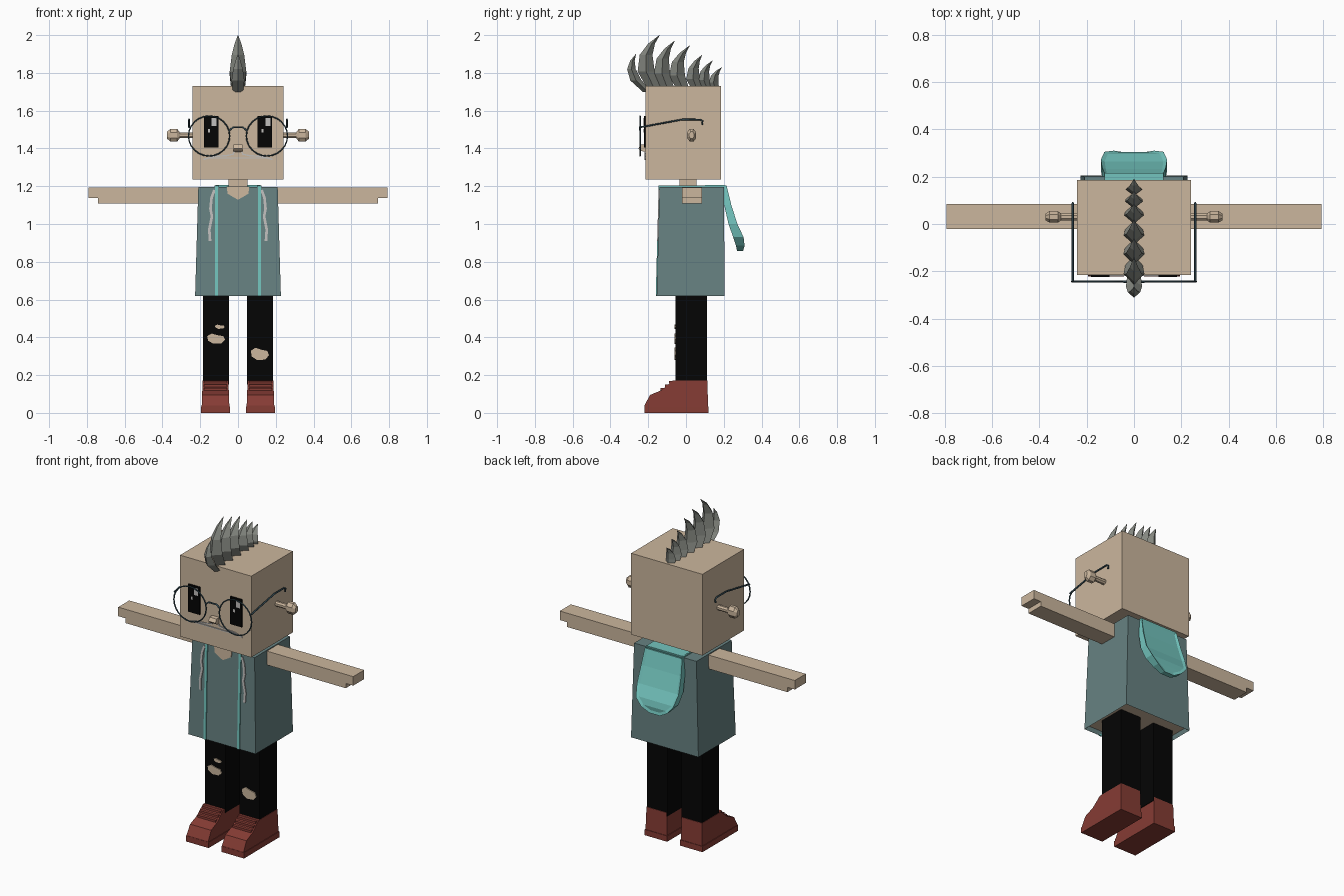
import bpy, bmesh, math
from mathutils import Vector

old = bpy.data.objects.get("Cube")
if old:
    bpy.data.objects.remove(old, do_unlink=True)


def material(name, r, g, b):
    lin = [(c / 255) ** 2.2 for c in (r, g, b)] + [1.0]
    m = bpy.data.materials.new(name)
    m.use_nodes = True
    m.diffuse_color = lin
    node = next(n for n in m.node_tree.nodes if n.type == 'BSDF_PRINCIPLED')
    node.inputs["Base Color"].default_value = lin
    node.inputs["Roughness"].default_value = 0.9
    return m


skin = material("skin tan", 202, 181, 156)
cloth = material("jacket slate teal", 103, 129, 129)
teal = material("light teal", 115, 196, 189)
black = material("black", 13, 13, 13)
red = material("shoe red", 132, 62, 55)
grey = material("hair grey", 132, 135, 128)
wire = material("glasses blue grey", 54, 76, 85)
pale = material("pale grey", 192, 190, 188)


def finish(name, bm, *mats):
    bmesh.ops.recalc_face_normals(bm, faces=bm.faces)
    me = bpy.data.meshes.new(name)
    bm.to_mesh(me)
    bm.free()
    for m in mats:
        me.materials.append(m)
    ob = bpy.data.objects.new(name, me)
    bpy.context.collection.objects.link(ob)
    return ob


def loft(bm, rings):
    """Skin equal-length rings of points and cap both ends."""
    vs = [[bm.verts.new(p) for p in r] for r in rings]
    n = len(vs[0])
    sides = [[bm.faces.new((a[i], a[(i + 1) % n], b[(i + 1) % n], b[i]))
              for i in range(n)] for a, b in zip(vs, vs[1:])]
    return sides, [bm.faces.new(vs[0]), bm.faces.new(vs[-1])]


def prism(name, pts, axis, lo, hi, mat):
    """Extrude a profile: (y, z) along x, or (x, z) along y."""
    place = (lambda a, b, t: (t, a, b)) if axis == 'x' else (lambda a, b, t: (a, t, b))
    bm = bmesh.new()
    loft(bm, [[place(a, b, t) for a, b in pts] for t in (lo, hi)])
    return finish(name, bm, mat)


def box(name, x0, x1, y0, y1, z0, z1, mat):
    return prism(name, [(x0, z0), (x1, z0), (x1, z1), (x0, z1)], 'y', y0, y1, mat)


def plate(name, pts, surface, mat, thick=0.005):
    """Thin plate lying on a front surface y = surface(z)."""
    bm = bmesh.new()
    loft(bm, [[(x, surface(z) - t, z) for x, z in pts] for t in (-0.003, thick)])
    return finish(name, bm, mat)


def ribbon(name, pts, width, surface, mat):
    left, right = [], []
    for i, p in enumerate(pts):
        d = Vector(pts[min(i + 1, len(pts) - 1)]) - Vector(pts[max(i - 1, 0)])
        n = Vector((-d.y, d.x)).normalized() * width / 2
        left.append(Vector(p) + n)
        right.append(Vector(p) - n)
    return plate(name, left + right[::-1], surface, mat)


def tube(name, pts, radius, mat, cyclic=False):
    cu = bpy.data.curves.new(name, 'CURVE')
    cu.dimensions = '3D'
    cu.bevel_depth = radius
    cu.bevel_resolution = 1
    sp = cu.splines.new('POLY')
    sp.points.add(len(pts) - 1)
    for q, p in zip(sp.points, pts):
        q.co = (*p, 1)
    sp.use_cyclic_u = cyclic
    tmp = bpy.data.objects.new(name, cu)
    me = bpy.data.meshes.new_from_object(tmp)
    bpy.data.objects.remove(tmp)
    me.materials.clear()
    me.materials.append(mat)
    ob = bpy.data.objects.new(name, me)
    bpy.context.collection.objects.link(ob)


def face_y(z):
    return -0.215


def chest_y(z):
    return -0.14 - (1.2 - z) * 0.026


def leg_y(z):
    return -0.055


# Head and neck
box("head", -0.24, 0.24, -0.215, 0.185, 1.235, 1.73, skin)
box("neck", -0.05, 0.05, -0.035, 0.055, 1.1, 1.24, skin)

# Jacket, flared downwards, with a recessed underside showing the body
bm = bmesh.new()
rings = [[(-w, y0, z), (w, y0, z), (w, y1, z), (-w, y1, z)]
         for z, w, y0, y1 in ((0.62, 0.227, -0.155, 0.205), (1.197, 0.21, -0.14, 0.2))]
caps = loft(bm, rings)[1]
bmesh.ops.recalc_face_normals(bm, faces=bm.faces)
bmesh.ops.inset_region(bm, faces=[caps[0]], thickness=0.012)
bmesh.ops.translate(bm, verts=caps[0].verts, vec=(0, 0, 0.025))
caps[0].material_index = 1
finish("jacket", bm, cloth, skin)
plate("neckline", [(-0.06, 1.198), (-0.055, 1.16), (0, 1.128), (0.055, 1.16), (0.06, 1.198)],
      chest_y, skin)

# Light trim running up the chest and over the shoulders into the hood
for s, side in ((1, "left"), (-1, "right")):
    x = 0.113 * s
    ribbon(side + "_jacket_trim", [(x, 0.62), (x, 1.203)], 0.016, chest_y, teal)
    box(side + "_shoulder_trim", x - 0.012, x + 0.012, -0.14, 0.2, 1.19, 1.205, teal)
    ribbon(side + "_drawstring", [(s * a, z) for a, z in (
        (0.125, 1.18), (0.14, 1.14), (0.146, 1.08), (0.138, 1.04), (0.152, 0.97), (0.148, 0.91))],
        0.014, chest_y, pale)
box("hood_collar", -0.12, 0.12, 0.1, 0.205, 1.19, 1.206, teal)

# Hood hanging behind, with a sunken middle
bm = bmesh.new()
rows = ((1.203, 0.125, 0.19, 0.215), (1.1, 0.135, 0.202, 0.24), (1.0, 0.14, 0.225, 0.272),
        (0.93, 0.125, 0.25, 0.305), (0.885, 0.085, 0.265, 0.31), (0.857, 0.035, 0.27, 0.302))
sides = loft(bm, [[(-w, a, z), (w, a, z), (w, b, z), (-w, b, z)] for z, w, a, b in rows])[0]
bmesh.ops.recalc_face_normals(bm, faces=bm.faces)
bmesh.ops.inset_region(bm, faces=[r[2] for r in sides], thickness=0.016, depth=-0.008)
finish("hood", bm, teal)

# Limbs, shoes, eyes, ears and glasses, one of each per side
for s, side in ((1, "left"), (-1, "right")):
    arm = [(0.19, 1.108), (0.742, 1.108), (0.742, 1.137), (0.792, 1.137), (0.792, 1.192), (0.19, 1.192)]
    prism(side + "_arm", [(s * x, z) for x, z in arm], 'y', -0.022, 0.084, skin)
    cx = 0.116 * s
    box(side + "_leg", cx - 0.069, cx + 0.069, -0.055, 0.11, 0.15, 0.645, black)

    # Shoe with tapered upper, sole and lace ridges
    cx = 0.119 * s
    shoe = prism(side + "_shoe", [(-0.22, 0), (-0.22, 0.04), (-0.19, 0.095), (-0.13, 0.12),
                                  (-0.07, 0.172), (0.113, 0.172), (0.118, 0)], 'x', -0.073, 0.073, red)
    for v in shoe.data.vertices:
        v.co.x = v.co.x * (1 - 0.5 * max(0, v.co.z - 0.04)) + cx
    box(side + "_sole", cx - 0.076, cx + 0.076, -0.221, 0.12, 0, 0.035, red)
    for i in range(3):
        y, z = -0.125 + 0.022 * i, 0.127 + 0.019 * i
        box(side + "_lace", cx - 0.062, cx + 0.062, y - 0.009, y + 0.015, z - 0.008, z + 0.005, red)

    # Eye with two glints
    cx = 0.142 * s
    for part, dx, w, z0, z1, t, m in (("eye", 0, 0.039, 1.405, 1.573, 0.008, black),
                                      ("glint", 0.016, 0.013, 1.518, 1.562, 0.0095, pale),
                                      ("small_glint", -0.012, 0.006, 1.485, 1.503, 0.0095, pale)):
        c = cx + dx
        plate(f"{side}_{part}", [(c - w, z0), (c + w, z0), (c + w, z1), (c - w, z1)], face_y, m, t)

    # Ear: faceted stem and knob
    bm = bmesh.new()
    loft(bm, [[(s * x, 0.03 + ry * math.cos(k * math.pi / 4 + math.pi / 8),
                1.47 + rz * math.sin(k * math.pi / 4 + math.pi / 8)) for k in range(8)]
              for x, ry, rz in ((0.23, 0.016, 0.016), (0.308, 0.016, 0.016), (0.322, 0.026, 0.037),
                                (0.358, 0.026, 0.037), (0.375, 0.014, 0.02))])
    finish(side + "_ear", bm, skin)

    # Glasses rim and temple
    rim = [(s * 0.153 + 0.109 * math.cos(a), -0.243, 1.466 + 0.106 * math.sin(a))
           for a in (k * math.pi / 12 for k in range(24))]
    tube(side + "_rim", rim, 0.004, wire, True)
    x = 0.259 * s
    tube(side + "_temple", [(x, -0.243, 1.512), (x, -0.02, 1.553), (x, 0.075, 1.553),
                            (x, 0.088, 1.545), (x, 0.085, 1.525)], 0.005, wire)

    # Moustache line
    ribbon(side + "_moustache", [(s * a, z) for a, z in (
        (0.018, 1.39), (0.025, 1.37), (0.06, 1.362), (0.13, 1.357), (0.182, 1.342))],
        0.007, face_y, pale)

tube("bridge", [(-0.047, -0.243, 1.495), (-0.025, -0.245, 1.512), (0.025, -0.245, 1.512),
                (0.047, -0.243, 1.495)], 0.005, wire)
ribbon("mouth", [(-0.15, 1.349), (0.15, 1.349)], 0.006, face_y, pale)
prism("nose", [(-0.21, 1.38), (-0.24, 1.388), (-0.252, 1.4), (-0.24, 1.42), (-0.21, 1.422)],
      'x', -0.024, 0.024, skin)

# Torn patches in the trousers
for name, cx, cz, w, h in (("knee_tear", -0.116, 0.393, 0.047, 0.027),
                           ("small_tear", -0.096, 0.456, 0.026, 0.011),
                           ("left_knee_tear", 0.116, 0.312, 0.048, 0.033)):
    shape = ((-1, 0.5), (-0.9, -0.4), (-0.3, -1), (0.6, -0.9), (1, -0.2), (0.8, 0.5), (0.1, 0.7), (-0.5, 1))
    plate(name, [(cx + w * a, cz + h * b) for a, b in shape], leg_y, skin)

# Crest of curved spikes: base, bend and tip as (y, z), then half width and depth
spikes = (((-0.205, 1.70), (-0.335, 1.80), (-0.265, 1.90), 0.034, 0.03),
          ((-0.165, 1.71), (-0.28, 1.88), (-0.14, 2.0), 0.044, 0.045),
          ((-0.095, 1.71), (-0.18, 1.86), (-0.06, 1.97), 0.045, 0.043),
          ((-0.015, 1.71), (-0.1, 1.84), (0.02, 1.945), 0.044, 0.042),
          ((0.06, 1.71), (0, 1.81), (0.085, 1.895), 0.042, 0.036),
          ((0.113, 1.71), (0.065, 1.8), (0.14, 1.865), 0.038, 0.03),
          ((0.155, 1.71), (0.125, 1.78), (0.19, 1.83), 0.034, 0.026))
for base, bend, tip, w, d in spikes:
    bm = bmesh.new()
    rings = []
    for t, k in ((0, 0.8), (0.3, 1), (0.6, 0.75), (0.82, 0.4), (1, 0.02)):
        p = Vector(base) * (1 - t) ** 2 + Vector(bend) * 2 * t * (1 - t) + Vector(tip) * t * t
        rings.append([(w * k, p.x, p.y), (0, p.x + d * k, p.y), (-w * k, p.x, p.y), (0, p.x - d * k, p.y)])
    loft(bm, rings)
    finish("hair_spike", bm, grey)
